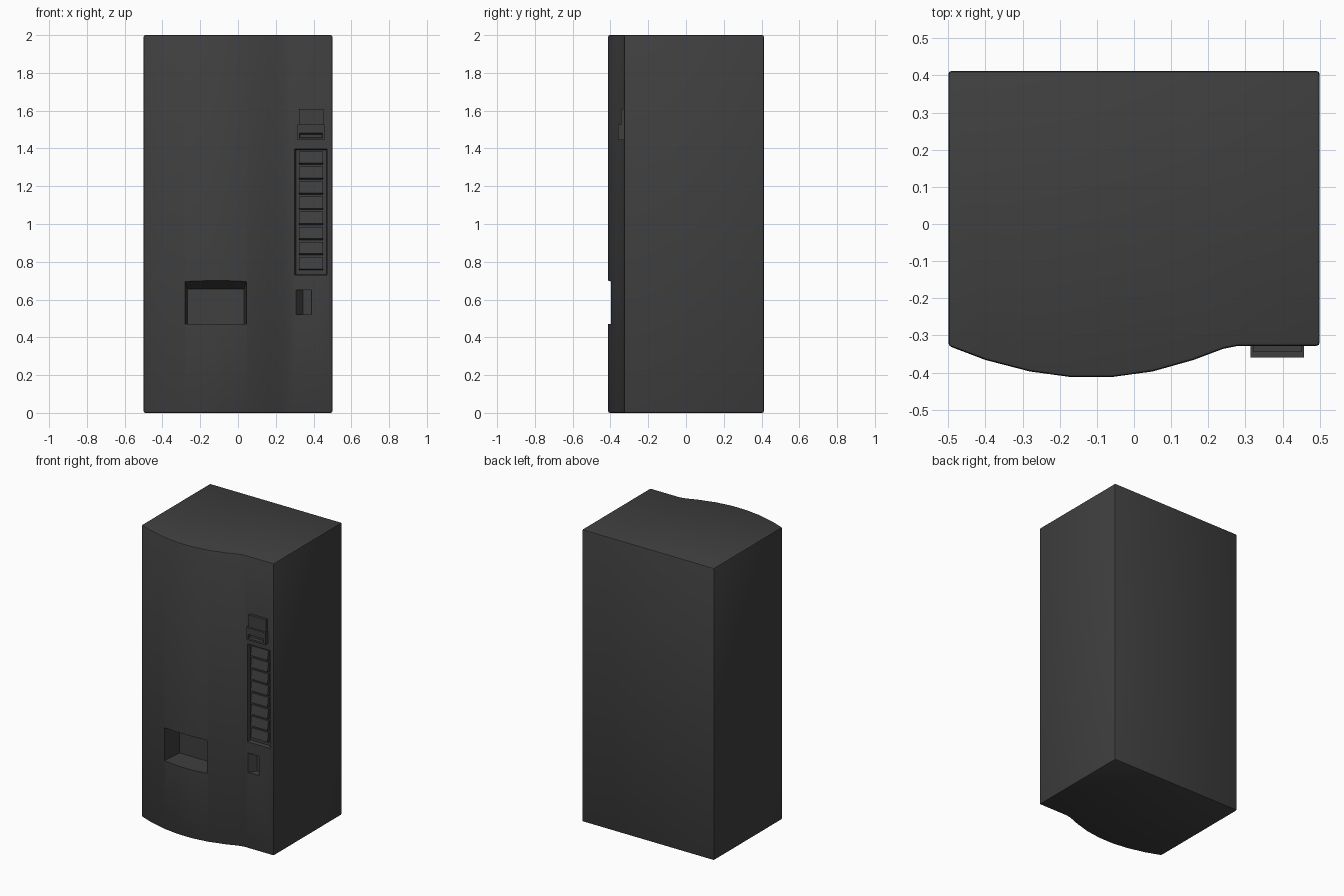
import bpy
import bmesh

cube = bpy.data.objects.get("Cube")
if cube:
    bpy.data.objects.remove(cube, do_unlink=True)

charcoal = bpy.data.materials.new("charcoal")
charcoal.use_nodes = True
COLOUR = (0.05, 0.05, 0.05, 1)
charcoal.diffuse_color = COLOUR
charcoal.node_tree.nodes["Principled BSDF"].inputs["Base Color"].default_value = COLOUR


def loft(name, first, second):
    """Solid between two matching loops of points."""
    bm = bmesh.new()
    a = [bm.verts.new(p) for p in first]
    b = [bm.verts.new(p) for p in second]
    bm.faces.new(a)
    bm.faces.new(b)
    for i in range(len(a)):
        j = (i + 1) % len(a)
        bm.faces.new((a[i], a[j], b[j], b[i]))
    bmesh.ops.recalc_face_normals(bm, faces=bm.faces)
    mesh = bpy.data.meshes.new(name)
    bm.to_mesh(mesh)
    bm.free()
    mesh.materials.append(charcoal)
    obj = bpy.data.objects.new(name, mesh)
    bpy.context.collection.objects.link(obj)
    return obj


def rect(x0, x1, z0, z1, y):
    return [(x0, y, z0), (x1, y, z0), (x1, y, z1), (x0, y, z1)]


def box(name, x0, x1, y0, y1, z0, z1):
    return loft(name, rect(x0, x1, z0, z1, y0), rect(x0, x1, z0, z1, y1))


def apply_modifiers(obj):
    bpy.context.view_layer.objects.active = obj
    for mod in list(obj.modifiers):
        bpy.ops.object.modifier_apply(modifier=mod.name)


def cut(obj, cutter):
    cutter.hide_render = True
    mod = obj.modifiers.new("cut", 'BOOLEAN')
    mod.operation = 'DIFFERENCE'
    mod.solver = 'EXACT'
    mod.object = cutter
    apply_modifiers(obj)
    bpy.data.objects.remove(cutter, do_unlink=True)


# Cabinet with a bowed front
FACE = -0.328
profile = [(-0.5, 0.412), (-0.5, FACE), (-0.4, -0.366), (-0.28, -0.397),
           (-0.17, -0.412), (-0.06, -0.412), (0.05, -0.397), (0.16, -0.366),
           (0.24, -0.336), (0.28, FACE), (0.5, FACE), (0.5, 0.412)]
cabinet = loft("cabinet", [(x, y, 0) for x, y in profile],
               [(x, y, 2) for x, y in profile])
bevel = cabinet.modifiers.new("rounded_edges", 'BEVEL')
bevel.width = 0.009
bevel.segments = 2
bevel.angle_limit = 0.7
apply_modifiers(cabinet)

# Delivery bin with a sloping roof
cut(cabinet, loft("bin_cutter", rect(-0.282, 0.047, 0.47, 0.705, -0.43),
                  rect(-0.268, 0.033, 0.47, 0.655, -0.25)))

# Selection panel recess and coin return pocket
cut(cabinet, loft("panel_cutter", rect(0.298, 0.472, 0.727, 1.4, FACE - 0.01),
                  rect(0.306, 0.468, 0.733, 1.393, FACE + 0.025)))
cut(cabinet, loft("return_cutter", rect(0.303, 0.388, 0.52, 0.652, FACE - 0.005),
                  rect(0.343, 0.387, 0.522, 0.65, FACE + 0.045)))

# Selection buttons, each a wedge leaning out at its lower edge
BACK = FACE + 0.027
for i in range(8):
    low = 0.755 + i * 0.08
    section = [(BACK, low), (FACE + 0.003, low + 0.008),
               (FACE + 0.015, low + 0.07), (BACK, low + 0.07)]
    loft(f"selection_button_{i + 1}", [(0.322, y, z) for y, z in section],
         [(0.45, y, z) for y, z in section])

# Coin unit: upper plate and slotted lower housing
box("coin_plate", 0.322, 0.452, FACE - 0.017, FACE + 0.01, 1.51, 1.61)
housing = box("coin_housing", 0.314, 0.458, FACE - 0.031, FACE + 0.01, 1.444, 1.527)
cut(housing, loft("slot_cutter", rect(0.325, 0.447, 1.455, 1.485, FACE - 0.04),
                  rect(0.328, 0.444, 1.458, 1.475, FACE - 0.01)))

# Smooth the bowed front while keeping hard edges crisp
bpy.ops.object.select_all(action='DESELECT')
cabinet.select_set(True)
bpy.context.view_layer.objects.active = cabinet
bpy.ops.object.shade_smooth_by_angle(angle=0.5)
